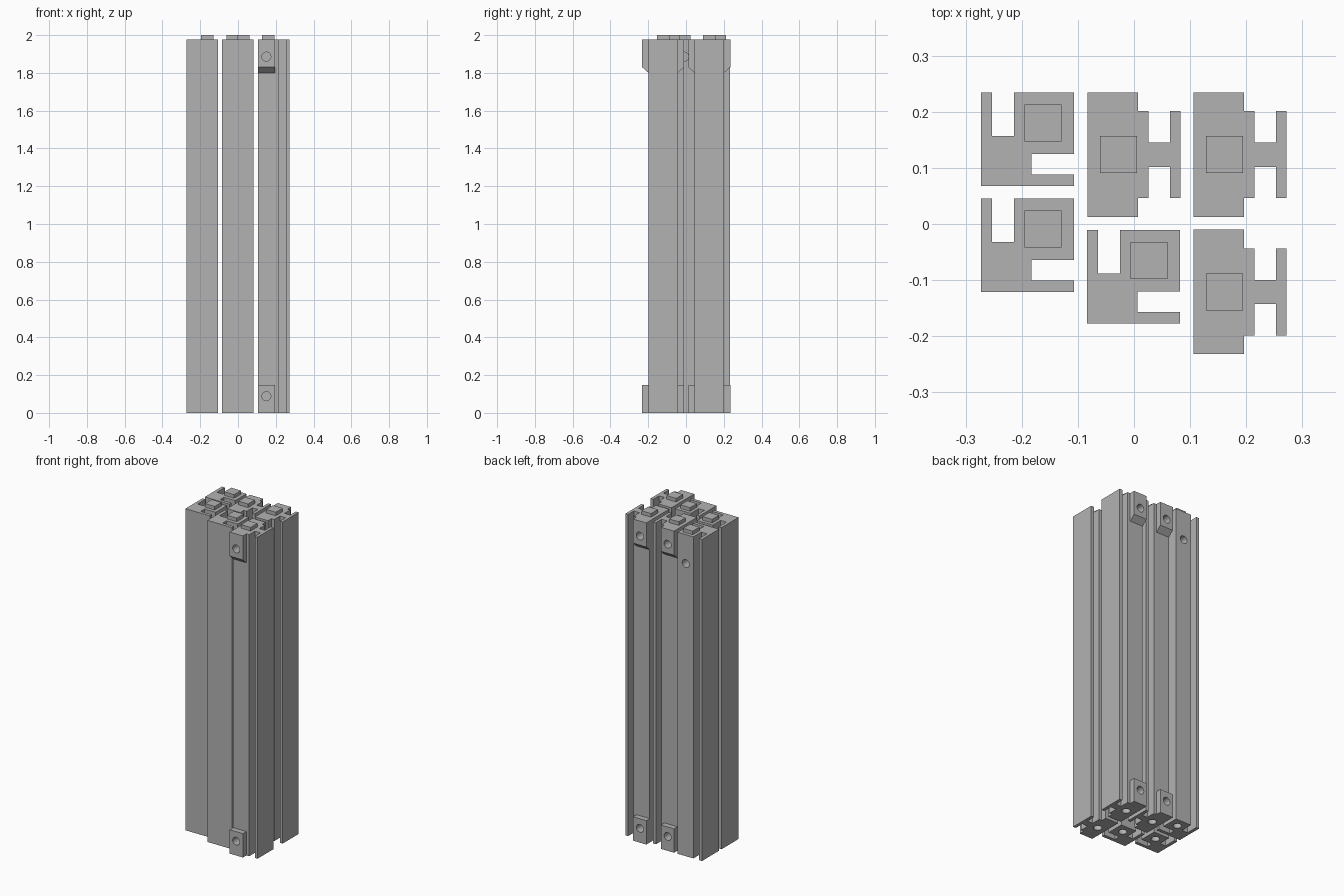
import bpy, bmesh, math
from mathutils import Matrix, Vector

if "Cube" in bpy.data.objects:
    bpy.data.objects.remove(bpy.data.objects["Cube"])

TOP = 1.978        # top of the posts, pegs rise above it
PEG = 0.066
HOLE_R = 0.024

grey = bpy.data.materials.new("plain grey")
grey.diffuse_color = (0.45, 0.45, 0.45, 1)
grey.use_nodes = True
grey.node_tree.nodes["Principled BSDF"].inputs["Base Color"].default_value = grey.diffuse_color


def make_object(name, bm, loc=(0, 0, 0)):
    bmesh.ops.recalc_face_normals(bm, faces=bm.faces)
    mesh = bpy.data.meshes.new(name)
    bm.to_mesh(mesh)
    bm.free()
    mesh.materials.append(grey)
    ob = bpy.data.objects.new(name, mesh)
    ob.location = loc
    bpy.context.collection.objects.link(ob)
    return ob


def prism(name, points, direction, loc):
    """Extrude a flat outline of 3D points along a direction."""
    bm = bmesh.new()
    face = bm.faces.new([bm.verts.new(p) for p in points])
    ext = bmesh.ops.extrude_face_region(bm, geom=[face])
    verts = [g for g in ext["geom"] if isinstance(g, bmesh.types.BMVert)]
    bmesh.ops.translate(bm, verts=verts, vec=direction)
    return make_object(name, bm, loc)


def drill(obs, holes, loc):
    """Cut round blind holes, each given as (centre on surface, inward axis, depth)."""
    bm = bmesh.new()
    for centre, axis, depth in holes:
        axis = Vector(axis)
        rot = axis.to_track_quat('Z', 'Y').to_matrix().to_4x4()
        mid = Vector(centre) + axis * (depth - 0.01) / 2
        bmesh.ops.create_cone(bm, cap_ends=True, segments=24, radius1=HOLE_R, radius2=HOLE_R,
                              depth=depth + 0.01, matrix=Matrix.Translation(mid) @ rot)
    cutter = make_object("hole_cutter", bm, loc)
    cutter.hide_render = True
    for ob in obs:
        mod = ob.modifiers.new("holes", 'BOOLEAN')
        mod.operation, mod.solver, mod.object = 'DIFFERENCE', 'EXACT', cutter
        bpy.context.view_layer.objects.active = ob
        bpy.ops.object.modifier_apply(modifier=mod.name)
    bpy.data.objects.remove(cutter)


def peg(name, cx, cy, loc):
    h = PEG / 2
    prism(name, [(cx + sx * h, cy + sy * h, TOP)
                 for sx, sy in ((-1, -1), (1, -1), (1, 1), (-1, 1))], (0, 0, 2 - TOP), loc)


# Corner posts: square section with one slot in the back and one in the right side
CORNER = [(0, 0), (.166, 0), (.166, .02), (.09, .02), (.09, .057), (.166, .057),
          (.166, .166), (.059, .166), (.059, .089), (.02, .089), (.02, .166), (0, .166)]
for i, (x, y) in enumerate([(-.273, .068), (-.273, -.121), (-.084, -.177)], 1):
    loc = (x, y, 0)
    post = prism(f"corner_post_{i}", [(a, b, 0) for a, b in CORNER], (0, 0, TOP), loc)
    drill([post], [((.111, .111, 0), (0, 0, 1), .08),
                   ((.166, .111, 1.886), (-1, 0, 0), .06),
                   ((.111, .166, 1.80), (0, -1, 0), .06)], loc)
    peg(f"corner_peg_{i}", .111, .112, loc)

# Side posts: solid body with a web and flange, mirrored about their centre line
HALF = [(0, .0775), (.109, .0775), (.109, .0215), (.147, .0215), (.147, .0775), (.166, .0775)]
SIDE = HALF + [(a, -b) for a, b in reversed(HALF)]
IN, OUT = .0775, .111
for i, (x, y) in enumerate([(-.083, .1235), (.106, .1235), (.106, -.121)], 1):
    loc = (x, y, 0)
    parts = [prism(f"side_post_{i}", [(a, b, 0) for a, b in SIDE], (0, 0, TOP), loc)]
    holes = [((.055, 0, 0), (0, 0, 1), .03)]
    # Front and back mounting blocks, the upper ones with a sloped underside
    for s, side in ((-1, "front"), (1, "back")):
        upper = [(IN, 1.80), (OUT, 1.83), (OUT, TOP), (IN, TOP)]
        lower = [(IN, 0), (OUT, 0), (OUT, .147), (IN, .147)]
        for level, outline in (("upper", upper), ("lower", lower)):
            parts.append(prism(f"{side}_{level}_block_{i}",
                               [(0, s * b, z) for b, z in outline], (.09, 0, 0), loc))
        holes += [((.044, s * OUT, z), (0, -s, 0), .07) for z in (.088, 1.886)]
    drill(parts, holes, loc)
    peg(f"side_peg_{i}", .055, 0, loc)
